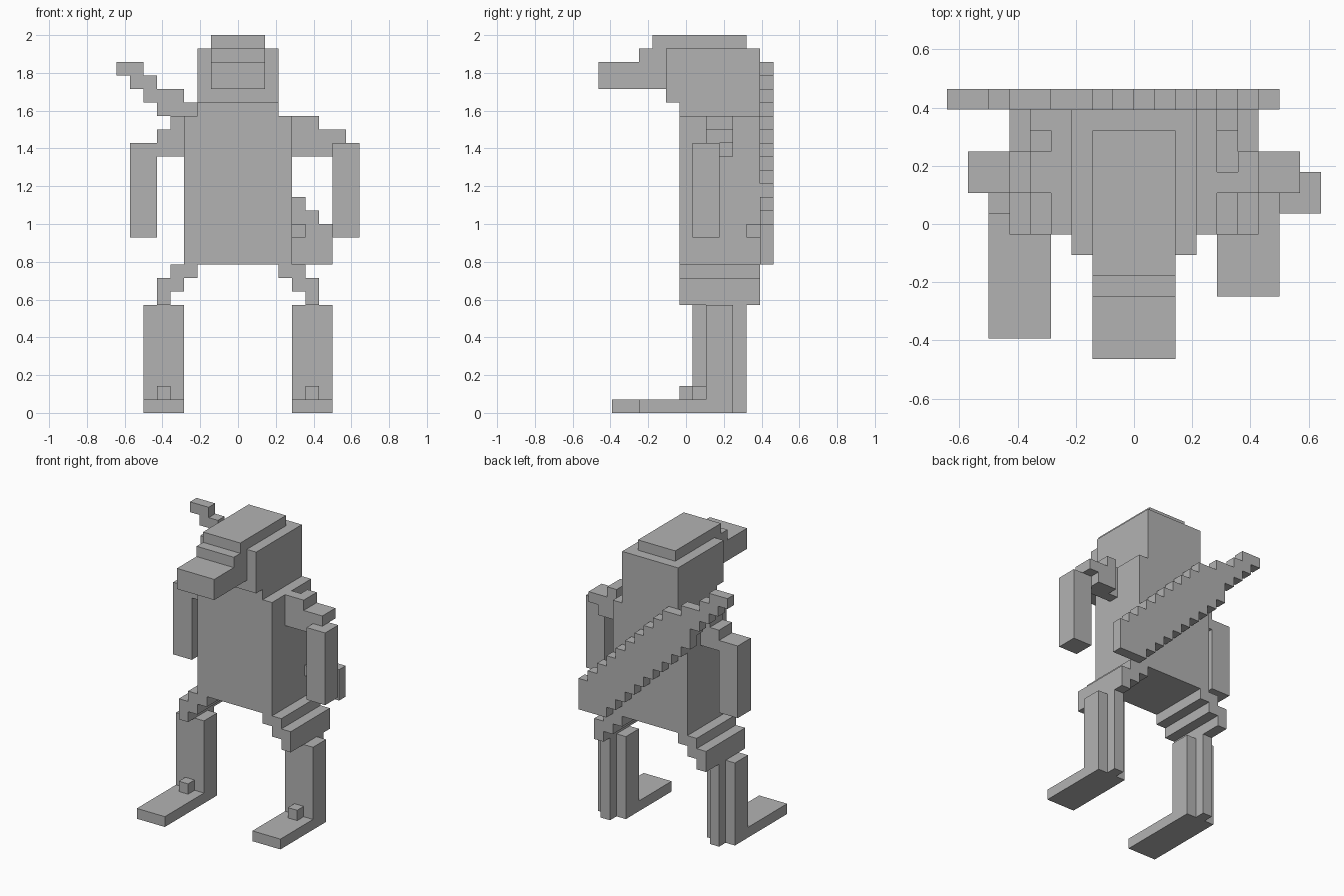
import bpy
import bmesh
from mathutils import Vector

default_cube = bpy.data.objects.get("Cube")
if default_cube:
    bpy.data.objects.remove(default_cube, do_unlink=True)

UNIT = 2 / 28          # edge length of one building block
HALF = 0.5             # the block grid is offset half a block in depth

grey = bpy.data.materials.new("plain grey")
grey.use_nodes = True
colour = (0.45, 0.45, 0.45, 1)
grey.diffuse_color = colour
grey.node_tree.nodes["Principled BSDF"].inputs["Base Color"].default_value = colour


def extrude_outline(bm, outline, y_front, y_back):
    """Fill an x-z outline and extrude it from front to back."""
    verts = [bm.verts.new((x, y_front, z)) for x, z in outline]
    face = bm.faces.new(verts)
    result = bmesh.ops.extrude_face_region(bm, geom=[face])
    moved = [v for v in result["geom"] if isinstance(v, bmesh.types.BMVert)]
    bmesh.ops.translate(bm, verts=moved, vec=(0, y_back - y_front, 0))


def make_part(name, outline, depth):
    """Create a flat-shaded part; sizes are in blocks."""
    bm = bmesh.new()
    extrude_outline(bm, outline, depth[0] - HALF, depth[1] - HALF)
    bmesh.ops.recalc_face_normals(bm, faces=bm.faces)
    bmesh.ops.scale(bm, verts=bm.verts, vec=Vector((UNIT, UNIT, UNIT)))
    mesh = bpy.data.meshes.new(name)
    bm.to_mesh(mesh)
    bm.free()
    mesh.materials.append(grey)
    part = bpy.data.objects.new(name, mesh)
    bpy.context.collection.objects.link(part)
    return part


def make_box(name, across, depth, height):
    left, right = across
    low, high = height
    outline = [(left, low), (right, low), (right, high), (left, high)]
    return make_part(name, outline, depth)


def make_steps(name, start, tops, bottoms, depth):
    """Create a stepped bar from the top and bottom of each block column."""
    lower, upper = [], []
    for column, (top, bottom) in enumerate(zip(tops, bottoms)):
        for x in (start + column, start + column + 1):
            lower.append((x, bottom))
            upper.append((x, top))
    outline = lower + upper[::-1]
    clean = [p for i, p in enumerate(outline) if p != outline[i - 1]]
    return make_part(name, clean, depth)


# Body, neck and head
body_depth = (0, 6)
make_box("torso", (-4, 4), body_depth, (11, 22))
make_box("neck", (-3, 3), body_depth, (22, 23))
make_box("head", (-3, 3), (-1, 6), (23, 27))

# Cap with a stepped brim
make_box("cap_crown", (-2, 2), (-2, 5), (27, 28))
make_box("cap_band", (-2, 2), (-3, -1), (26, 27))
make_box("cap_brim", (-2, 2), (-6, -1), (24, 26))

# Right shoulder and arm
make_box("right_inner_shoulder", (-5, -4), (2, 4), (19, 22))
make_box("right_outer_shoulder", (-6, -5), (2, 4), (19, 21))
make_box("right_arm", (-8, -6), (2, 4), (13, 20))

# Left shoulder and arm, swung slightly forward
make_box("left_inner_shoulder", (4, 5), (2, 3), (19, 22))
make_box("left_middle_shoulder", (5, 6), (2, 4), (19, 22))
make_box("left_outer_shoulder", (6, 7), (2, 4), (19, 21))
make_box("left_shoulder_cap", (7, 8), (2, 4), (20, 21))
make_box("left_arm", (7, 9), (1, 3), (13, 20))

# Stepped hips and legs; the right leg stands one block further forward
for side, sign, shift, toe in (("left", 1, 1, -3), ("right", -1, 0, -5)):
    def span(a, b):
        return tuple(sorted((sign * a, sign * b)))

    for step, (inner, outer) in enumerate(((3, 5), (4, 6), (5, 6))):
        make_box(f"{side}_hip_step", span(inner, outer), body_depth,
                 (10 - step, 11 - step))
    front = 1 + shift
    make_box(f"{side}_shin", span(4, 7), (front, front + 2), (0, 8))
    make_box(f"{side}_calf_ridge", span(5, 6), (front + 2, front + 3), (0, 8))
    make_box(f"{side}_foot", span(4, 7), (toe, front), (0, 1))
    make_box(f"{side}_ankle_block", span(5, 6), (front - 1, front), (1, 2))

# Diagonal stepped bar across the back with its two small pegs
tops = [26, 26, 25, 24, 24, 23, 23] + list(range(22, 13, -1))
bottoms = [25, 24, 23, 22] + list(range(20, 11, -1)) + [11] * 3
make_steps("back_bar", -9, tops, bottoms, (6, 7))
make_box("left_bar_peg", (4, 5), (5, 6), (13, 14))
make_box("right_bar_peg", (-5, -4), (5, 6), (21, 22))
